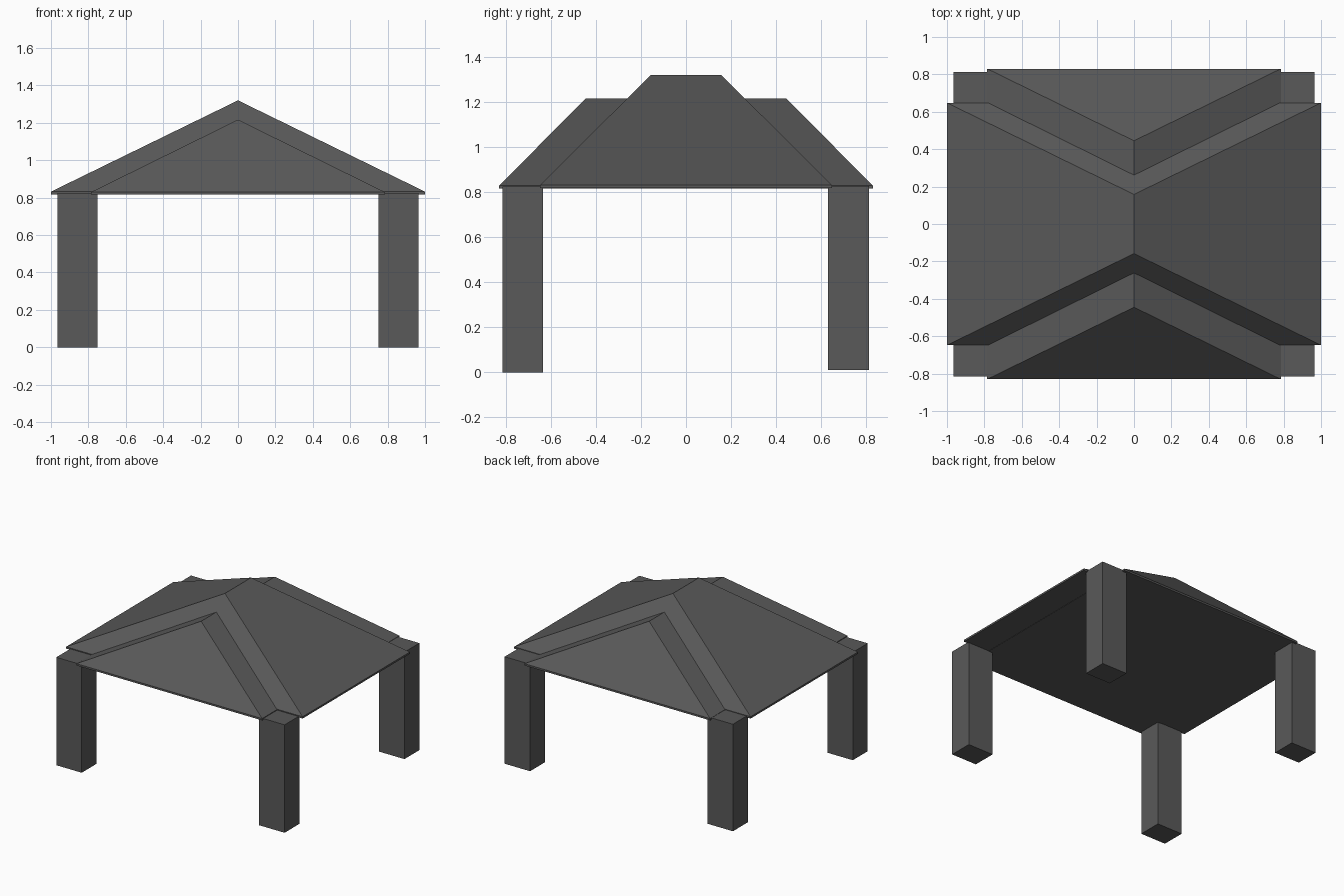
import bpy, bmesh

if "Cube" in bpy.data.objects:
    bpy.data.objects.remove(bpy.data.objects["Cube"])

dark = bpy.data.materials.new("dark_grey")
dark.diffuse_color = (0.1, 0.1, 0.1, 1)
dark.use_nodes = True
dark.node_tree.nodes["Principled BSDF"].inputs["Base Color"].default_value = dark.diffuse_color


def make_object(name, bm):
    bmesh.ops.recalc_face_normals(bm, faces=bm.faces[:])
    mesh = bpy.data.meshes.new(name)
    bm.to_mesh(mesh)
    bm.free()
    mesh.materials.append(dark)
    obj = bpy.data.objects.new(name, mesh)
    bpy.context.collection.objects.link(obj)
    return obj


def hip_roof(name, half_x, half_y, ridge_y, eave_z, ridge_z, thick=0.014):
    """Thin eave band with a hipped top whose ridge runs along y."""
    bm = bmesh.new()
    corners = [(-1, -1), (1, -1), (1, 1), (-1, 1)]
    low = [bm.verts.new((sx * half_x, sy * half_y, eave_z - thick)) for sx, sy in corners]
    top = [bm.verts.new((sx * half_x, sy * half_y, eave_z)) for sx, sy in corners]
    front = bm.verts.new((0, -ridge_y, ridge_z))
    back = bm.verts.new((0, ridge_y, ridge_z))
    bm.faces.new(low)
    for i in range(4):
        j = (i + 1) % 4
        bm.faces.new((low[i], low[j], top[j], top[i]))
    bm.faces.new((top[0], top[1], front))
    bm.faces.new((top[1], top[2], back, front))
    bm.faces.new((top[2], top[3], back))
    bm.faces.new((top[3], top[0], front, back))
    return make_object(name, bm)


def post(name, x, y, z0, z1):
    bm = bmesh.new()
    bmesh.ops.create_cube(bm, size=1)
    bmesh.ops.scale(bm, vec=(0.215, 0.18, z1 - z0), verts=bm.verts)
    bmesh.ops.translate(bm, vec=(x, y, (z0 + z1) / 2), verts=bm.verts)
    return make_object(name, bm)


# Two overlapping hipped roofs: wide upper one, long lower one
hip_roof("upper_roof", 1.0, 0.648, 0.158, 0.832, 1.32)
hip_roof("lower_roof", 0.785, 0.83, 0.445, 0.83, 1.217)

# Corner posts; the back pair sits very slightly higher
for side, sx in (("left", -1), ("right", 1)):
    post(f"front_{side}_post", sx * 0.858, -0.726, 0.0, 0.825)
    post(f"back_{side}_post", sx * 0.858, 0.722, 0.01, 0.828)
